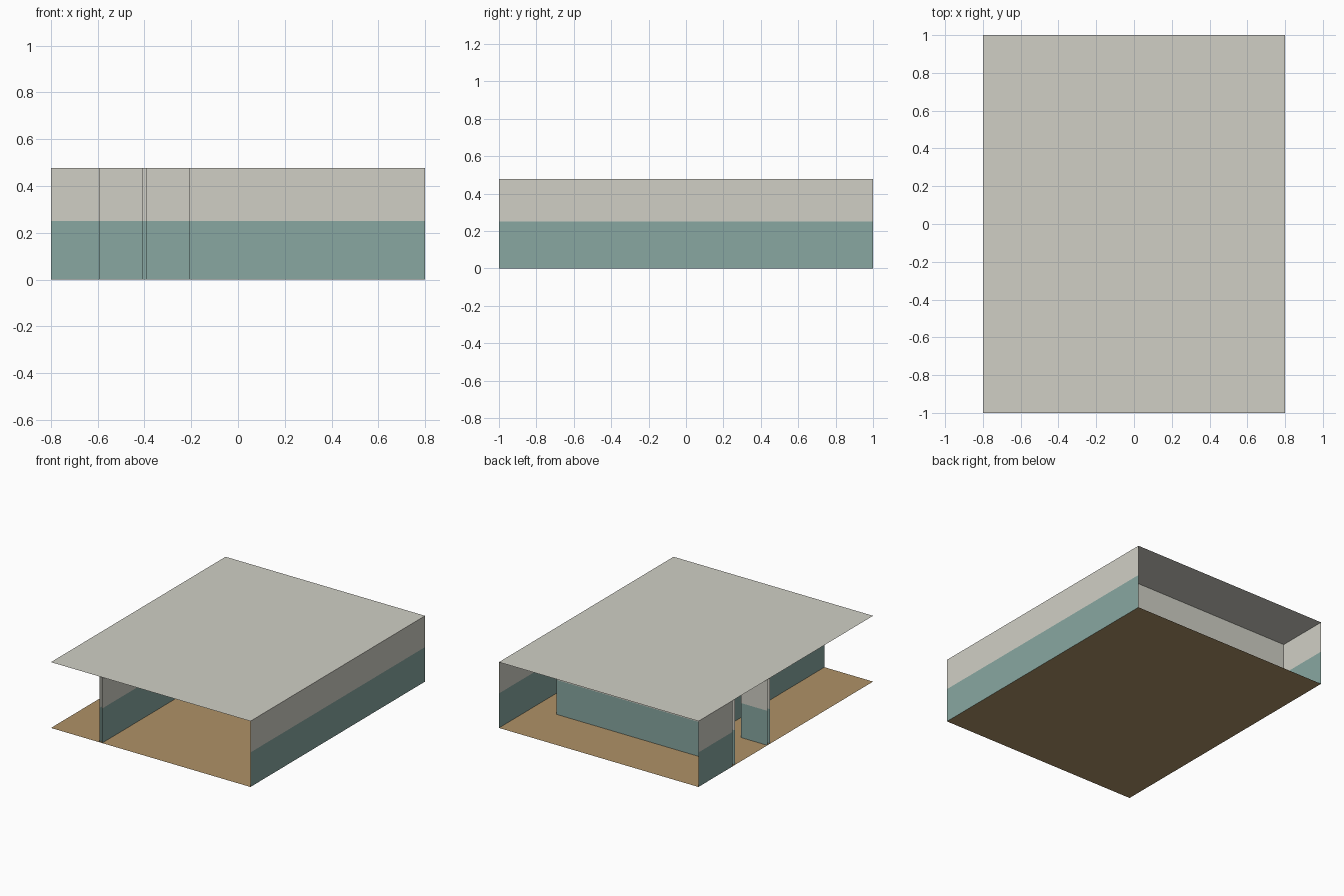
import bpy
import bmesh

if "Cube" in bpy.data.objects:
    bpy.data.objects.remove(bpy.data.objects["Cube"])

HX, HY = 0.8, 1.0          # half plan size
TOP, DADO = 0.477, 0.25    # ceiling height, height of the painted lower band


def srgb(*rgb):
    return [((c / 255 + 0.055) / 1.055) ** 2.4 for c in rgb] + [1]


def material(name, color):
    m = bpy.data.materials.new(name)
    m.use_nodes = True
    m.diffuse_color = color
    m.node_tree.nodes["Principled BSDF"].inputs["Base Color"].default_value = color
    return m


plaster = material("pale plaster", srgb(208, 207, 197))
teal = material("teal paint", srgb(136, 167, 161))
wood = material("brown floor", srgb(175, 146, 103))


def finish(name, bm, *mats):
    mesh = bpy.data.meshes.new(name)
    bm.to_mesh(mesh)
    bm.free()
    for m in mats:
        mesh.materials.append(m)
    bpy.context.collection.objects.link(bpy.data.objects.new(name, mesh))


def slab(name, z, mat, up=True):
    bm = bmesh.new()
    ring = [(-HX, -HY), (HX, -HY), (HX, HY), (-HX, HY)]
    bm.faces.new([bm.verts.new((x, y, z)) for x, y in ring])
    finish(name, bm, mat)


def wall(name, *runs):
    """Upright sheets along each run of plan points, painted below the dado."""
    bm = bmesh.new()
    for a, b in runs:
        rows = [[bm.verts.new((*p, z)) for p in (a, b)] for z in (0, DADO, TOP)]
        for i in range(2):
            lo, hi = rows[i], rows[i + 1]
            face = bm.faces.new((lo[0], lo[1], hi[1], hi[0]))
            face.material_index = i
    finish(name, bm, teal, plaster)


def cross_wall(name, x0, x1, y0, y1):
    # two sheets facing -y and +y, open at the ends
    wall(name, ((x0, y0), (x1, y0)), ((x1, y1), (x0, y1)))


# Floor and roof sheets
slab("floor", 0, wood)
slab("roof", TOP, plaster)

# Outer walls
wall("long_outer_wall", *[((HX, a), (HX, b)) for a, b in
                          ((-HY, 0.18), (0.18, 0.21), (0.21, HY))])
wall("short_outer_wall", ((-HX, HY), (-HX, 0.61)))

# Corridor walls, leaving doorways
cross_wall("back_corridor_wall", -HX, 0.61, 0.58, 0.61)
cross_wall("front_corridor_wall", -0.21, HX, 0.18, 0.21)
cross_wall("front_corridor_stub", -HX, -0.59, 0.18, 0.21)
wall("doorway_jambs", ((0.61, 0.58), (0.61, 0.61)),
     ((-0.21, 0.21), (-0.21, 0.18)), ((-0.59, 0.18), (-0.59, 0.21)))

# Partition between the two front rooms
wall("room_partition", ((-0.39, -HY), (-0.39, 0.21)),
     ((-0.39, 0.21), (-0.41, 0.21)), ((-0.41, 0.21), (-0.41, -HY)))
